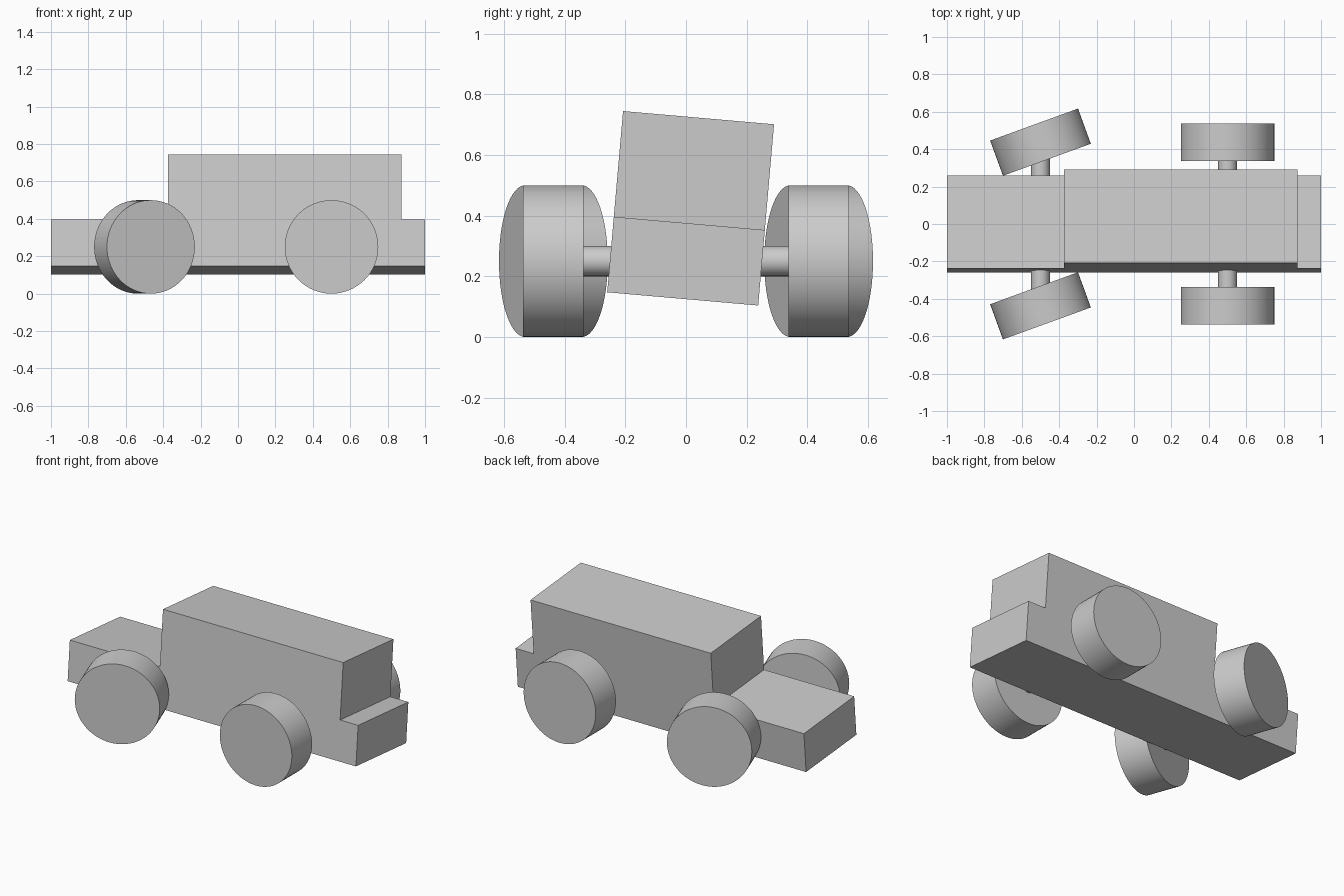
import bpy
import bmesh
from math import radians
from mathutils import Matrix

cube = bpy.data.objects.get("Cube")
if cube:
    bpy.data.objects.remove(cube, do_unlink=True)

GREY = (0.6, 0.6, 0.6, 1.0)
grey = bpy.data.materials.new("plain grey")
grey.use_nodes = True
grey.diffuse_color = GREY
grey.node_tree.nodes["Principled BSDF"].inputs["Base Color"].default_value = GREY

AXLE_HEIGHT = 0.25
WHEEL_Y = 0.4375


def add_object(name, bm):
    mesh = bpy.data.meshes.new(name)
    bmesh.ops.recalc_face_normals(bm, faces=bm.faces)
    bm.to_mesh(mesh)
    bm.free()
    mesh.materials.append(grey)
    obj = bpy.data.objects.new(name, mesh)
    bpy.context.collection.objects.link(obj)
    return obj


def add_cylinder(name, radius, length, location, steer=0, segments=64):
    """Cylinder lying along y, turned about z by the steering angle."""
    bm = bmesh.new()
    bmesh.ops.create_cone(bm, cap_ends=True, segments=segments, radius1=radius,
                          radius2=radius, depth=length,
                          matrix=Matrix.Rotation(radians(90), 4, 'X'))
    obj = add_object(name, bm)
    obj.location = location
    obj.rotation_euler.z = radians(steer)
    bpy.ops.object.select_all(action='DESELECT')
    obj.select_set(True)
    bpy.context.view_layer.objects.active = obj
    bpy.ops.object.shade_smooth_by_angle(angle=radians(30))
    return obj


# Body: stepped side profile extruded across the width, leaning to one side
profile = [(-1, -0.125), (1, -0.125), (1, 0.125), (0.875, 0.125),
           (0.875, 0.475), (-0.375, 0.475), (-0.375, 0.125), (-1, 0.125)]
bm = bmesh.new()
side = bm.faces.new([bm.verts.new((x, -0.25, z)) for x, z in profile])
extruded = bmesh.ops.extrude_face_region(bm, geom=[side])["geom"]
bmesh.ops.translate(bm, vec=(0, 0.5, 0),
                    verts=[v for v in extruded if isinstance(v, bmesh.types.BMVert)])
body = add_object("body", bm)
body.location.z = AXLE_HEIGHT
body.rotation_euler.x = radians(-5)

# Axles and wheels: the front pair is steered
for end, x, steer in (("front", -0.5, 20), ("rear", 0.5, 0)):
    add_cylinder(end + "_axle", 0.05, 2 * WHEEL_Y, (x, 0, AXLE_HEIGHT), segments=32)
    for side_name, sign in (("right", -1), ("left", 1)):
        add_cylinder(f"{end}_{side_name}_wheel", 0.25, 0.2,
                     (x, sign * WHEEL_Y, AXLE_HEIGHT), steer)
